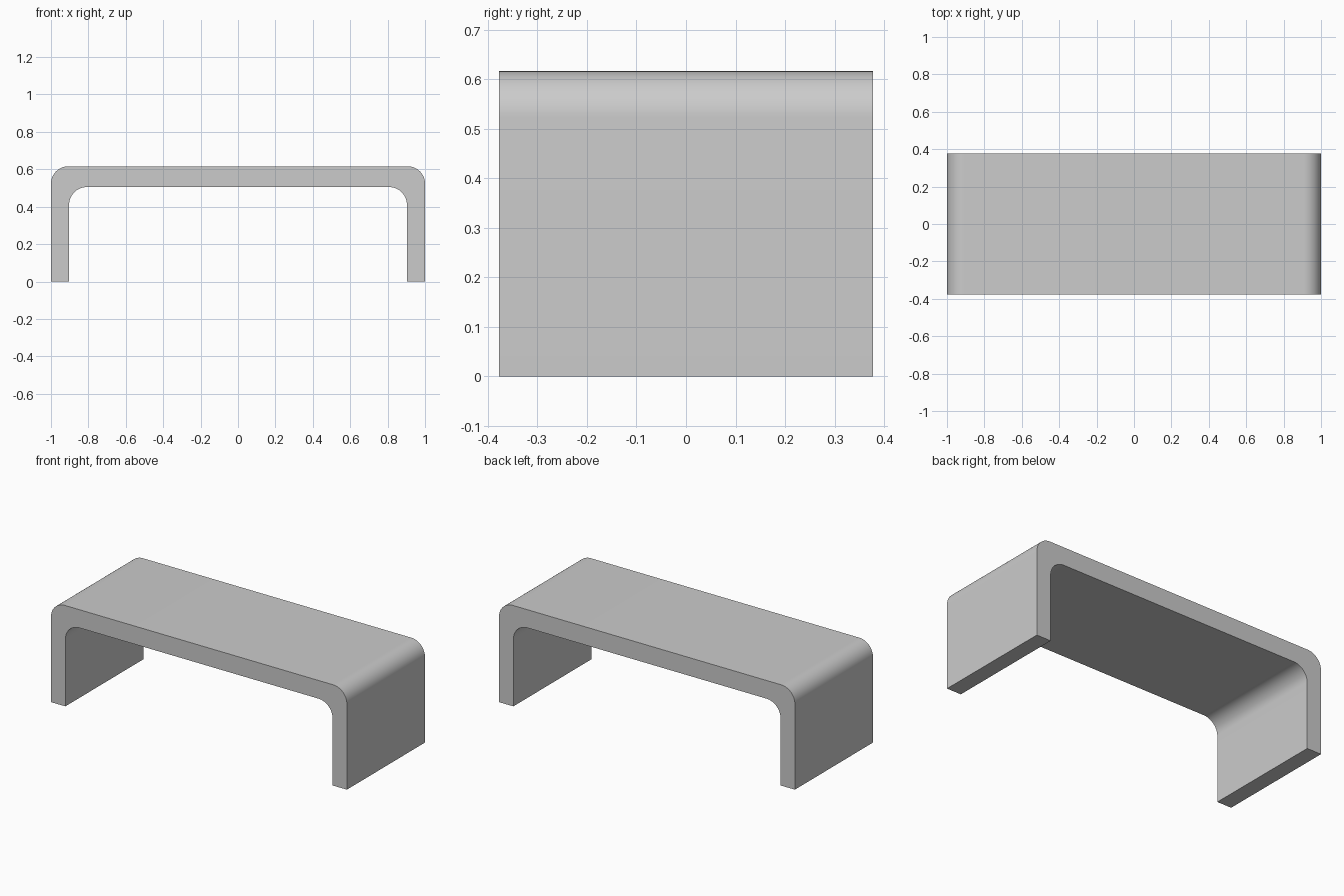
import bpy, bmesh, math

if "Cube" in bpy.data.objects:
    bpy.data.objects.remove(bpy.data.objects["Cube"])

HALF_W, HEIGHT, HALF_D = 1.0, 0.616, 0.377   # outer size
IN_W, IN_H = 0.903, 0.505                    # inner opening
R_OUT, R_IN, SEG = 0.093, 0.095, 16          # corner radii


def corner(w, h, r):
    """Right-hand rounded corner, from the side up to the top."""
    return [(w - r + r * math.cos(a), h - r + r * math.sin(a))
            for a in (math.pi / 2 * i / SEG for i in range(SEG + 1))]


def arch(w, h, r):
    """Open arch path from right foot to left foot."""
    right = [(w, 0.0)] + corner(w, h, r)
    return right + [(-x, z) for x, z in reversed(right)]


# Bent slab: outer and inner arch paths bridged by quads, then given depth
outer, inner = arch(HALF_W, HEIGHT, R_OUT), arch(IN_W, IN_H, R_IN)
bm = bmesh.new()
vo = [bm.verts.new((x, -HALF_D, z)) for x, z in outer]
vi = [bm.verts.new((x, -HALF_D, z)) for x, z in inner]
faces = [bm.faces.new((vo[i], vo[i + 1], vi[i + 1], vi[i]))
         for i in range(len(vo) - 1)]
ext = bmesh.ops.extrude_face_region(bm, geom=faces, use_keep_orig=True)
moved = [g for g in ext["geom"] if isinstance(g, bmesh.types.BMVert)]
bmesh.ops.translate(bm, verts=moved, vec=(0, 2 * HALF_D, 0))
bmesh.ops.recalc_face_normals(bm, faces=bm.faces)

mesh = bpy.data.meshes.new("bench_arch")
bm.to_mesh(mesh)
bm.free()
bench = bpy.data.objects.new("bench_arch", mesh)
bpy.context.collection.objects.link(bench)

# Smooth bends, crisp edges
bpy.context.view_layer.objects.active = bench
bench.select_set(True)
bpy.ops.object.shade_smooth_by_angle(angle=math.radians(30))
